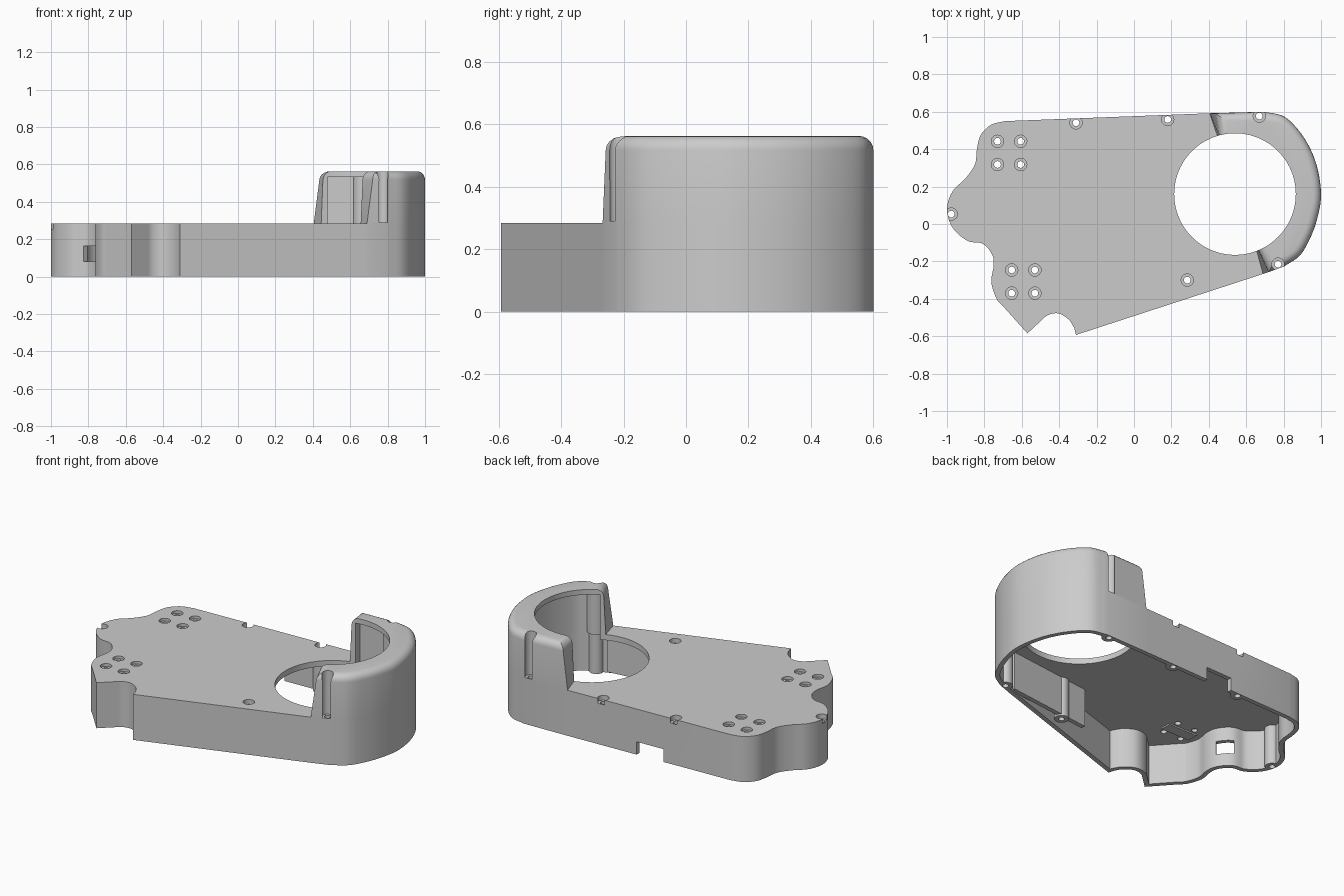
import bpy, bmesh
from math import radians, atan2, hypot, sin, cos
from mathutils import Vector

cube = bpy.data.objects.get("Cube")
if cube:
    bpy.data.objects.remove(cube)

grey = bpy.data.materials.new("light_grey_plastic")
grey.use_nodes = True
grey.diffuse_color = (0.6, 0.6, 0.6, 1)
grey.node_tree.nodes["Principled BSDF"].inputs["Base Color"].default_value = (0.6, 0.6, 0.6, 1)

PLATE_TOP, TOWER_TOP, WALL, ROUND = 0.285, 0.563, 0.028, 0.045
BORE, BORE_RADIUS = Vector((0.54, 0.16)), 0.325


def smooth(points, steps=5):
    """Smooth curve through the points, as a list of 2D points."""
    p = [Vector(q) for q in points]
    p = [2 * p[0] - p[1]] + p + [2 * p[-1] - p[-2]]
    out = []
    for a, b, c, d in zip(p, p[1:], p[2:], p[3:]):
        for i in range(steps):
            t = i / steps
            out.append(0.5 * (2 * b + (c - a) * t + (2 * a - 5 * b + 4 * c - d) * t ** 2
                              + (3 * b - a - 3 * c + d) * t ** 3))
    return out + [p[-2]]


def inset(poly, dist):
    """Move every side of a counter-clockwise polygon inwards."""
    out = []
    for i, q in enumerate(poly):
        e1 = (q - poly[i - 1]).normalized()
        e2 = (poly[(i + 1) % len(poly)] - q).normalized()
        n1, n2 = Vector((-e1.y, e1.x)), Vector((-e2.y, e2.x))
        out.append(q + (n1 + n2) * dist / (1 + n1.dot(n2)))
    return out


def add_object(name, bm):
    bmesh.ops.recalc_face_normals(bm, faces=bm.faces)
    mesh = bpy.data.meshes.new(name)
    bm.to_mesh(mesh)
    bm.free()
    mesh.materials.append(grey)
    obj = bpy.data.objects.new(name, mesh)
    bpy.context.collection.objects.link(obj)
    return obj


def loft(name, levels):
    """Closed solid through (height, polygon) levels of equal point count."""
    bm = bmesh.new()
    rings = [[bm.verts.new((q.x, q.y, z)) for q in poly] for z, poly in levels]
    n = len(rings[0])
    for low, high in zip(rings, rings[1:]):
        for i in range(n):
            j = (i + 1) % n
            bm.faces.new((low[i], low[j], high[j], high[i]))
    bm.faces.new(rings[0][::-1])
    bm.faces.new(rings[-1])
    return add_object(name, bm)


def cylinder(name, x, y, r, z0, z1, sides=24):
    bm = bmesh.new()
    bmesh.ops.create_cone(bm, cap_ends=True, segments=sides, radius1=r, radius2=r, depth=z1 - z0)
    bmesh.ops.translate(bm, verts=bm.verts, vec=(x, y, (z0 + z1) / 2))
    return add_object(name, bm)


def box(name, centre, size, angle=0):
    bm = bmesh.new()
    bmesh.ops.create_cube(bm, size=1)
    bmesh.ops.scale(bm, verts=bm.verts, vec=size)
    obj = add_object(name, bm)
    obj.location, obj.rotation_euler.z = centre, angle
    return obj


cutters = set()


def extent(mesh):
    xs = [v.co.x for v in mesh.vertices] or [0]
    return max(xs) - min(xs)


def cut(target, *tools):
    """Subtract each tool, trying the next solver if the solid collapses."""
    for tool in tools:
        cutters.add(tool)
        for solver in ('EXACT', 'MANIFOLD', 'FLOAT'):
            mod = target.modifiers.new("cut", 'BOOLEAN')
            mod.operation, mod.solver, mod.object = 'DIFFERENCE', solver, tool
            bpy.context.view_layer.update()
            graph = bpy.context.evaluated_depsgraph_get()
            mesh = bpy.data.meshes.new_from_object(target.evaluated_get(graph))
            target.modifiers.clear()
            if abs(extent(mesh) - extent(target.data)) < 0.1:
                target.data = mesh
                break


# Outline: wavy end, scalloped corner, rounded tower end
wavy = smooth([(-.69, .55), (-.765, .53), (-.82, .475), (-.84, .40), (-.85, .32), (-.90, .245),
               (-.97, .175), (-1, .08), (-.97, -.02), (-.89, -.09), (-.81, -.105), (-.76, -.16),
               (-.75, -.22), (-.763, -.31), (-.735, -.40), (-.70, -.44)])
scallop = smooth([(-.50, -.52), (-.46, -.487), (-.405, -.478), (-.35, -.51), (-.32, -.555)])
rounded = [Vector((.69, -.267))] + smooth(
    [(.80, -.228), (.885, -.17), (.94, -.08), (.98, .03), (1, .16),
     (.975, .32), (.91, .46), (.81, .57), (.70, .60)])
seam_back = [Vector((.405, .592)), Vector((.445, .47))]
seam_front = [Vector((.655, -.14))]
left_part = wavy + [Vector((-.57, -.585))] + scallop + [Vector((-.31, -.593))]
tower_span = rounded + seam_back[:1]
body_poly = left_part + rounded[:1] + seam_front + [BORE] + seam_back[::-1]
tower_poly = tower_span + seam_back[1:] + [BORE] + seam_front


def lean(poly):
    """Lean the two tower ends inwards, the outer corners most."""
    out = []
    for q in poly:
        amount = 0.03 if (q - BORE).length > 0.37 else 0.01
        if q.x < 0.5 and q.y > 0.3:
            q = q + Vector((amount, 0))
        elif q.x < 0.75 and q.y < 0:
            q = q + Vector((amount, amount * 0.33))
        out.append(q)
    return out


body = loft("plate_housing", [(0, body_poly), (PLATE_TOP, body_poly)])
tower_levels = [(0, tower_poly), (PLATE_TOP, tower_poly)]
for k in range(6):
    a = radians(18 * k)
    tower_levels.append((TOWER_TOP - ROUND * (1 - sin(a)),
                         lean(inset(tower_poly, ROUND * (1 - cos(a))))))
tower = loft("round_tower", tower_levels)

# Hollow underside, leaving screw posts and an inner panel standing
screws = [(-.31, .541), (.18, .559), (.67, .577), (-.977, .053), (.285, -.30), (.77, -.215)]
hollow = inset(left_part + tower_span, WALL)
cavity = loft("cavity_cutter", [(-0.1, hollow), (0.25, hollow)])
for i, (x, y) in enumerate(screws):
    cut(cavity, cylinder(f"post_{i}", x, y, 0.042, -0.2, 0.3))
a, b = Vector((.70, -.235)), Vector((.12, -.305))
d, mid = a - b, (a + b) / 2
cut(cavity, box("inner_panel", (mid.x, mid.y, 0.16), (hypot(*d), 0.028, 0.3), atan2(d.y, d.x)))

tower_hollow = inset(tower_poly, 0.034)
tower_cavity = loft("tower_cavity_cutter", [(0.24, tower_hollow), (TOWER_TOP - 0.032, tower_hollow)])
for i in (2, 5):
    cut(tower_cavity, cylinder("tower_post", *screws[i], 0.055, 0.1, 0.7))
bore = cylinder("bore_cutter", *BORE, BORE_RADIUS, -0.3, 1, 96)
cut(body, cavity, bore)
cut(tower, cavity, tower_cavity, bore)

# Screw holes with wide heads, deep grooves on the tower
for i, (x, y) in enumerate(screws):
    target, seat = (tower, 0.29) if i in (2, 5) else (body, 0.255)
    cut(target, cylinder("screw_head", x, y, 0.033, seat, 0.9),
        cylinder("screw_hole", x, y, 0.018, -0.2, 0.95, 16))

# Two groups of four mounting holes
for gx, gy in ((-.668, .38), (-.592, -.308)):
    for sx in (-1, 1):
        for sy in (-1, 1):
            x, y = gx + sx * 0.062, gy + sy * 0.062
            cut(body, cylinder("mount_head", x, y, 0.033, 0.268, 0.9),
                cylinder("mount_hole", x, y, 0.018, -0.2, 0.95, 16))

# Cable notch in the back wall and square port in the wavy end
cut(body, box("notch_cutter", (-.15, .56, 0), (0.18, 0.12, 0.16)),
    box("port_cutter", (-.78, -.125, 0.122), (0.1, 0.12, 0.085), radians(-45)))

for obj in cutters:
    bpy.data.objects.remove(obj)

# Thin pad between the front mounting holes
box("mount_pad", (-.592, -.308, 0.246), (0.2, 0.07, 0.009))

bpy.ops.object.select_all(action='DESELECT')
for obj in (body, tower):
    obj.select_set(True)
bpy.context.view_layer.objects.active = body
bpy.ops.object.shade_smooth_by_angle(angle=radians(30))
